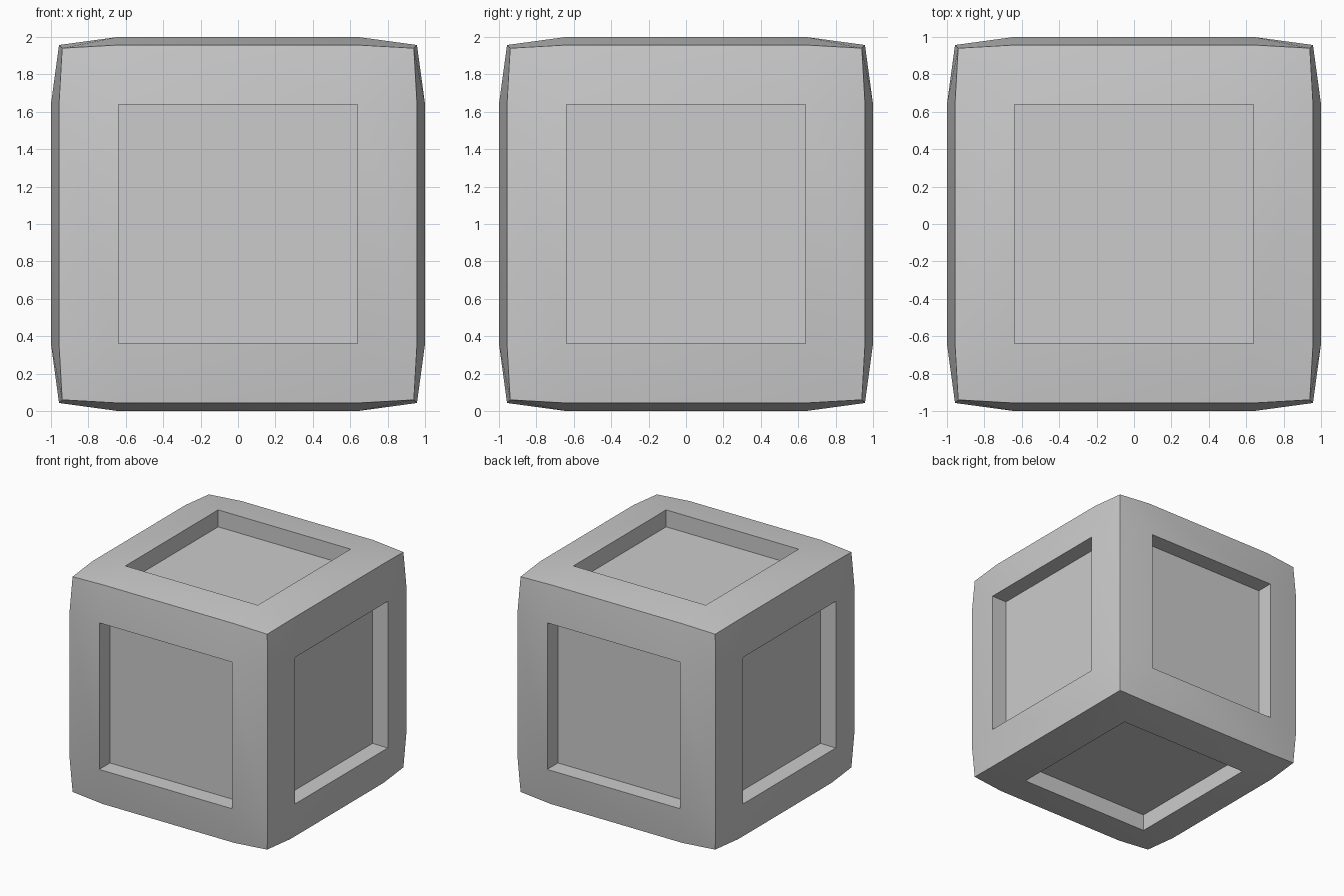
import bpy, bmesh, math
from mathutils import Vector

if "Cube" in bpy.data.objects:
    bpy.data.objects.remove(bpy.data.objects["Cube"])

PANEL, EDGE, CORNER, DEPTH = 0.64, 0.957, 0.94, 0.148

bm = bmesh.new()

# Bulged cube: each side is a 3 x 3 grid
bmesh.ops.create_cube(bm, size=2)
bmesh.ops.subdivide_edges(bm, edges=bm.edges[:], cuts=2, use_grid_fill=True)
for v in bm.verts:
    outer = [abs(c) > 0.9 for c in v.co]
    reach = {1: 1.0, 2: EDGE, 3: CORNER}[sum(outer)]
    v.co = Vector([math.copysign(reach if o else PANEL, c)
                   for c, o in zip(v.co, outer)])
bm.normal_update()

# Square recess sunk straight into the middle of every side
centres = [f for f in bm.faces if max(abs(c) for c in f.calc_center_median()) > 0.999]
for face in centres:
    n = face.normal.copy()
    new = bmesh.ops.extrude_discrete_faces(bm, faces=[face])["faces"][0]
    bmesh.ops.translate(bm, verts=new.verts[:], vec=-n * DEPTH)

bmesh.ops.recalc_face_normals(bm, faces=bm.faces[:])
mesh = bpy.data.meshes.new("panelled_crate")
bm.to_mesh(mesh)
bm.free()
crate = bpy.data.objects.new("panelled_crate", mesh)
crate.location.z = 1
bpy.context.collection.objects.link(crate)

# Soft rims, sharp cube and recess edges
bpy.context.view_layer.objects.active = crate
crate.select_set(True)
bpy.ops.object.shade_smooth_by_angle(angle=math.radians(30))
